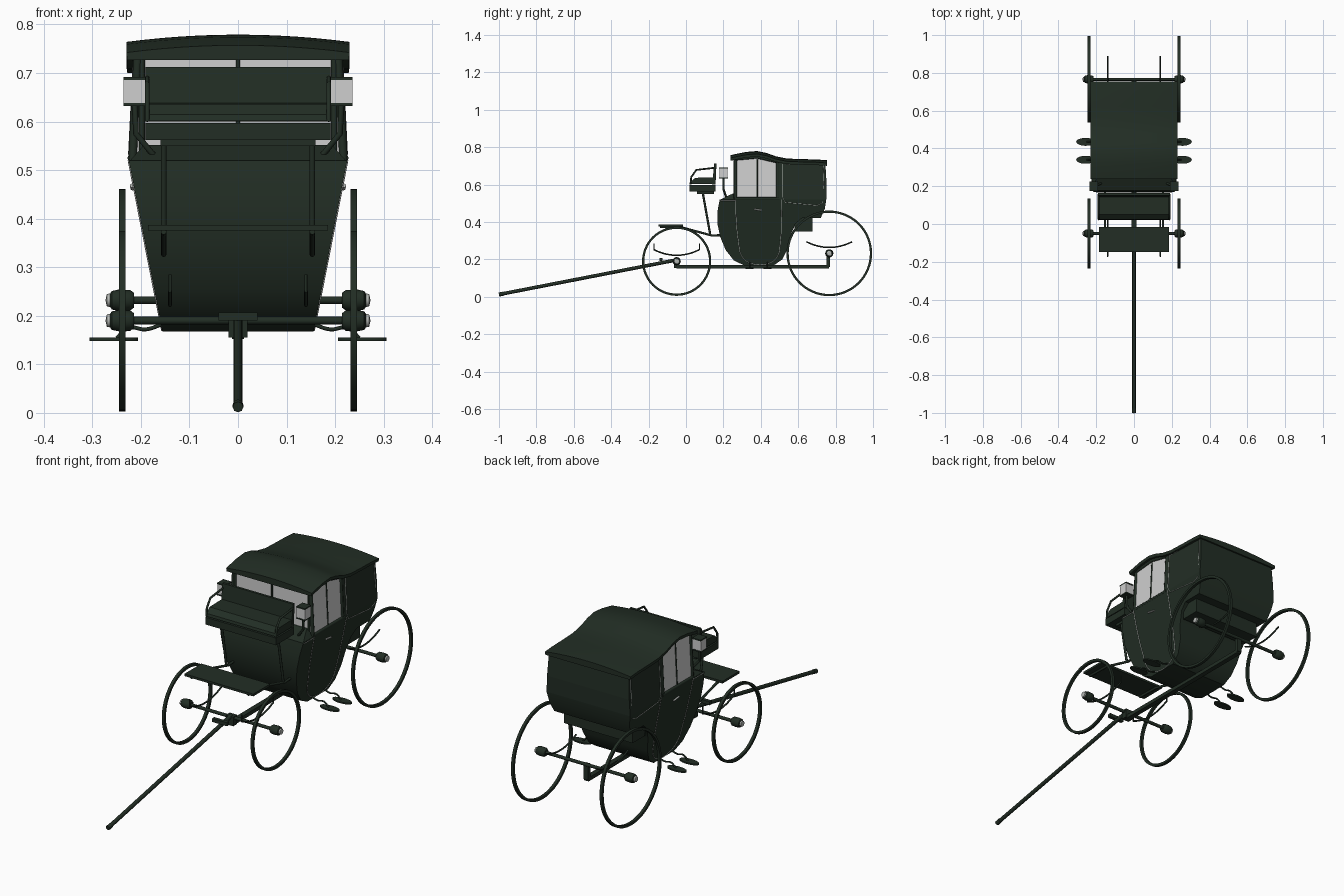
import bpy, bmesh, math
from mathutils import Vector, Matrix

old = bpy.data.objects.get("Cube")
if old:
    bpy.data.objects.remove(old, do_unlink=True)


def material(name, color):
    m = bpy.data.materials.new(name)
    m.use_nodes = True
    m.diffuse_color = (*color, 1)
    bsdf = next(n for n in m.node_tree.nodes if n.type == 'BSDF_PRINCIPLED')
    bsdf.inputs["Base Color"].default_value = (*color, 1)
    return m


GREEN = material("dark_green", (0.016, 0.027, 0.018))
GLASS = material("pale_glass", (0.62, 0.62, 0.62))
SILVER = material("silver", (0.45, 0.47, 0.45))
SIDES = (("left", 1), ("right", -1))


def finish(bm, name, mat, smooth=False):
    bmesh.ops.recalc_face_normals(bm, faces=bm.faces)
    me = bpy.data.meshes.new(name)
    bm.to_mesh(me)
    bm.free()
    me.materials.append(mat)
    ob = bpy.data.objects.new(name, me)
    bpy.context.collection.objects.link(ob)
    if smooth:
        bpy.ops.object.select_all(action='DESELECT')
        ob.select_set(True)
        bpy.context.view_layer.objects.active = ob
        bpy.ops.object.shade_smooth_by_angle(angle=math.radians(35))
    return ob


def box(name, x, y, z, mat=GREEN):
    """Box from (min, max) pairs."""
    bm = bmesh.new()
    bmesh.ops.create_cube(bm, size=1)
    for v in bm.verts:
        v.co = [(a + b) / 2 + c * (b - a) for (a, b), c in zip((x, y, z), v.co)]
    return finish(bm, name, mat)


def prism(name, profile, width, mat=GREEN, smooth=False):
    """Side profile (y, z) spanned across x; width(z) is the half width."""
    bm = bmesh.new()
    rings = [[bm.verts.new((s * width(z), y, z)) for y, z in profile] for s in (1, -1)]
    bm.faces.new(rings[0])
    bm.faces.new(rings[1])
    n = len(profile)
    for i in range(n):
        j = (i + 1) % n
        bm.faces.new((rings[0][i], rings[0][j], rings[1][j], rings[1][i]))
    return finish(bm, name, mat, smooth)


def rod(name, points, r, mat=GREEN, smooth=False, closed=False, sides=2):
    """Round bar along a path, turned into a mesh."""
    cu = bpy.data.curves.new(name, 'CURVE')
    cu.dimensions = '3D'
    cu.bevel_depth = r
    cu.bevel_resolution = sides
    cu.use_fill_caps = True
    sp = cu.splines.new('BEZIER' if smooth else 'POLY')
    pts = sp.bezier_points if smooth else sp.points
    pts.add(len(points) - 1)
    for p, co in zip(pts, points):
        if smooth:
            p.co = co
            p.handle_left_type = p.handle_right_type = 'AUTO'
        else:
            p.co = (*co, 1)
    sp.use_cyclic_u = closed
    cu.materials.append(mat)
    ob = bpy.data.objects.new(name, cu)
    bpy.context.collection.objects.link(ob)
    bpy.ops.object.select_all(action='DESELECT')
    ob.select_set(True)
    bpy.context.view_layer.objects.active = ob
    bpy.ops.object.convert(target='MESH')
    return ob


def lathe_x(name, profile, center, s, mat=GREEN, segs=20):
    """Turned part: (x, radius) profile spun around an axle."""
    bm = bmesh.new()
    vs = [bm.verts.new((s * x, 0, r)) for x, r in profile]
    es = [bm.edges.new(p) for p in zip(vs, vs[1:])]
    bmesh.ops.spin(bm, geom=vs + es, cent=(0, 0, 0), axis=(1, 0, 0),
                   angle=2 * math.pi, steps=segs)
    bmesh.ops.remove_doubles(bm, verts=bm.verts, dist=1e-5)
    bmesh.ops.translate(bm, verts=bm.verts, vec=(0, *center))
    return finish(bm, name, mat, True)


# Cabin shell
def half_width(z):
    if z <= 0.52:
        return 0.155 + (z - 0.165) * 0.07 / 0.355
    return 0.225 - (z - 0.52) * 0.05


prism("lower_body", [(0.255, 0.52), (0.18, 0.52), (0.169, 0.46), (0.168, 0.39), (0.183, 0.32),
                     (0.212, 0.25), (0.255, 0.195), (0.31, 0.168), (0.47, 0.168), (0.515, 0.2),
                     (0.545, 0.26), (0.56, 0.33), (0.585, 0.39), (0.62, 0.42), (0.72, 0.42),
                     (0.742, 0.47), (0.75, 0.52)], half_width, smooth=True)
prism("rear_cabin", [(0.495, 0.52), (0.75, 0.52), (0.752, 0.6), (0.745, 0.715), (0.495, 0.725)],
      half_width)
prism("window_glass", [(0.262, 0.52), (0.495, 0.52), (0.495, 0.72), (0.44, 0.74),
                       (0.38, 0.75), (0.262, 0.74)], lambda z: half_width(z) - 0.006, GLASS)
prism("front_cowl", [(0.185, 0.52), (0.25, 0.552), (0.268, 0.552), (0.268, 0.52)],
      lambda z: 0.222 - (z - 0.52) * 0.9)
box("rear_boot", (-0.185, 0.185), (0.58, 0.675), (0.35, 0.425))

# Window frames
for side, s in SIDES:
    def wall(y, z, out=0.0):
        return (s * (half_width(z) + out), y, z)
    for label, y, r in (("front", 0.264, 0.009), ("middle", 0.38, 0.005), ("rear", 0.49, 0.009)):
        rod(f"{side}_{label}_post", [wall(y, 0.52, -0.008), wall(y, 0.735, -0.008)], r)
    rod(f"{side}_window_sill", [wall(0.26, 0.525, -0.005), wall(0.5, 0.525, -0.005)], 0.008)
    rod(f"{side}_window_header", [wall(0.26, 0.737, -0.006), wall(0.38, 0.748, -0.006),
                                  wall(0.5, 0.72, -0.006)], 0.009)

    # Trim beads around door and rear quarter
    door = [(0.265, 0.52), (0.268, 0.42), (0.28, 0.3), (0.3, 0.215), (0.345, 0.18), (0.44, 0.178),
            (0.485, 0.21), (0.505, 0.3), (0.51, 0.42), (0.512, 0.52)]
    rod(f"{side}_door_trim", [wall(y, z, 0.0005) for y, z in door], 0.0018, SILVER, True)
    panel = [(0.515, 0.71), (0.515, 0.535), (0.53, 0.505), (0.7, 0.488), (0.728, 0.5),
             (0.738, 0.6), (0.734, 0.705)]
    rod(f"{side}_quarter_trim", [wall(y, z, 0.0005) for y, z in panel], 0.0015, SILVER, closed=True)
    rod(f"{side}_belt_trim", [wall(0.185, 0.515), wall(0.265, 0.515)], 0.0018, SILVER)
    rod(f"{side}_door_handle", [wall(0.365, 0.468, 0.004), wall(0.405, 0.462, 0.004)], 0.004, SILVER)

    # Lamps
    lx = sorted((s * 0.19, s * 0.236))
    box(f"{side}_lamp", lx, (0.178, 0.222), (0.637, 0.686), GLASS)
    for label, z in (("base", 0.632), ("cap", 0.686)):
        box(f"{side}_lamp_{label}", lx, (0.176, 0.224), (z, z + 0.006))
    rod(f"{side}_lamp_stem", [(s * 0.213, 0.2, 0.635), (s * 0.21, 0.2, 0.575),
                              (s * 0.175, 0.215, 0.532)], 0.006)

    # Entry steps
    for i, y in enumerate((0.34, 0.435)):
        bm = bmesh.new()
        bmesh.ops.create_cone(bm, cap_ends=True, segments=24, radius1=1, radius2=1, depth=1,
                              matrix=Matrix.Translation((s * 0.256, y, 0.152))
                              @ Matrix.Diagonal((0.05, 0.021, 0.007, 1)))
        finish(bm, f"{side}_step_{i + 1}", GREEN, True)
        rod(f"{side}_step_bracket_{i + 1}", [(s * 0.15, y, 0.185), (s * 0.19, y, 0.172),
                                             (s * 0.225, y, 0.175), (s * 0.25, y, 0.154)],
            0.004, smooth=True)

for label, x, r in (("centre", 0, 0.004), ("left", 0.198, 0.006), ("right", -0.198, 0.006)):
    rod(f"windscreen_{label}_bar", [(x, 0.262, 0.54), (x, 0.262, 0.74)], r)
box("windscreen_header", (-0.214, 0.214), (0.256, 0.27), (0.73, 0.748))

# Roof: crowned across, flat beneath, wavy along its length
stations = [(0.238, 0.757), (0.27, 0.764), (0.32, 0.774), (0.38, 0.779), (0.43, 0.769), (0.48, 0.751),
            (0.54, 0.739), (0.62, 0.736), (0.7, 0.734), (0.755, 0.73)]
bm = bmesh.new()
rows = []
for y, z in stations:
    arc = [bm.verts.new((0.23 * t / 6, y, z - 0.015 * (t / 6) ** 2)) for t in range(-6, 7)]
    under = [bm.verts.new((x, y, z - 0.03)) for x in (0.228, -0.228)]
    rows.append(arc + under)
for a, b in zip(rows, rows[1:]):
    for i in range(len(a)):
        j = (i + 1) % len(a)
        bm.faces.new((a[i], a[j], b[j], b[i]))
bm.faces.new(rows[0])
bm.faces.new(rows[-1])
finish(bm, "roof", GREEN, True)

# Driver's seat
box("seat_box", (-0.19, 0.19), (0.02, 0.158), (0.562, 0.597))
prism("seat_cushion", [(0.022, 0.602), (0.025, 0.615), (0.05, 0.636), (0.152, 0.638), (0.152, 0.602)],
      lambda z: 0.188)
prism("seat_back", [(0.14, 0.6), (0.158, 0.6), (0.163, 0.712), (0.151, 0.712)], lambda z: 0.19)
box("seat_bearer", (-0.16, 0.16), (0.06, 0.15), (0.55, 0.564))
box("footboard", (-0.185, 0.185), (-0.147, -0.017), (0.376, 0.387))
for side, s in SIDES:
    rod(f"{side}_seat_rail", [(s * 0.187, y, z) for y, z in
                              ((0.024, 0.6), (0.028, 0.64), (0.055, 0.678), (0.158, 0.69))], 0.005)
    rod(f"{side}_seat_strut", [(s * 0.153, 0.088, 0.565), (s * 0.153, 0.13, 0.33)], 0.006)
    rod(f"{side}_footboard_arm", [(s * 0.153, y, z) for y, z in
                                  ((-0.14, 0.373), (-0.02, 0.37), (0.14, 0.327), (0.2, 0.33))], 0.006)

# Undercarriage
box("perch", (-0.012, 0.012), (-0.05, 0.765), (0.152, 0.17))
rod("draught_pole", [(0, -0.99, 0.014), (0, -0.05, 0.197)], 0.0095)
rod("pole_tip", [(0, -1, 0.012), (0, -0.975, 0.017)], 0.011)
box("splinter_bar", (-0.04, 0.04), (-0.142, -0.125), (0.19, 0.207))
box("front_perch_block", (-0.02, 0.02), (-0.065, -0.035), (0.155, 0.2))
box("rear_perch_block", (-0.012, 0.012), (0.752, 0.77), (0.16, 0.235))

# Axles, wheels, hubs and leaf springs
for label, y, z, radius in (("front", -0.05, 0.19, 0.185), ("rear", 0.766, 0.232, 0.229)):
    rod(f"{label}_axle", [(-0.225, y, z), (0.225, y, z)], 0.008)
    for side, s in SIDES:
        name = f"{label}_{side}"
        lathe_x(f"{name}_rim", [(0.2315, radius), (0.2455, radius), (0.2455, radius - 0.012),
                                (0.2315, radius - 0.012), (0.2315, radius)], (y, z), s, segs=64)
        lathe_x(f"{name}_hub", [(0.214, 0), (0.214, 0.015), (0.222, 0.021), (0.246, 0.022),
                                (0.26, 0.019), (0.264, 0.013), (0.264, 0)], (y, z), s)
        lathe_x(f"{name}_hub_cap", [(0.262, 0), (0.262, 0.014), (0.27, 0.013), (0.273, 0)],
                (y, z), s, SILVER)
        rod(f"{name}_spring", [(s * 0.14, y + d, z + 0.032 + 2 * d * d) for d in
                               (-0.122, -0.09, -0.05, 0, 0.05, 0.09, 0.122)], 0.004, smooth=True)
        if label == "front":
            for i, d in enumerate((-0.122, 0.122)):
                rod(f"{name}_shackle_{i + 1}", [(s * 0.14, y + d, z + 0.06),
                                                (s * 0.14, y + d, z + 0.095)], 0.003)
